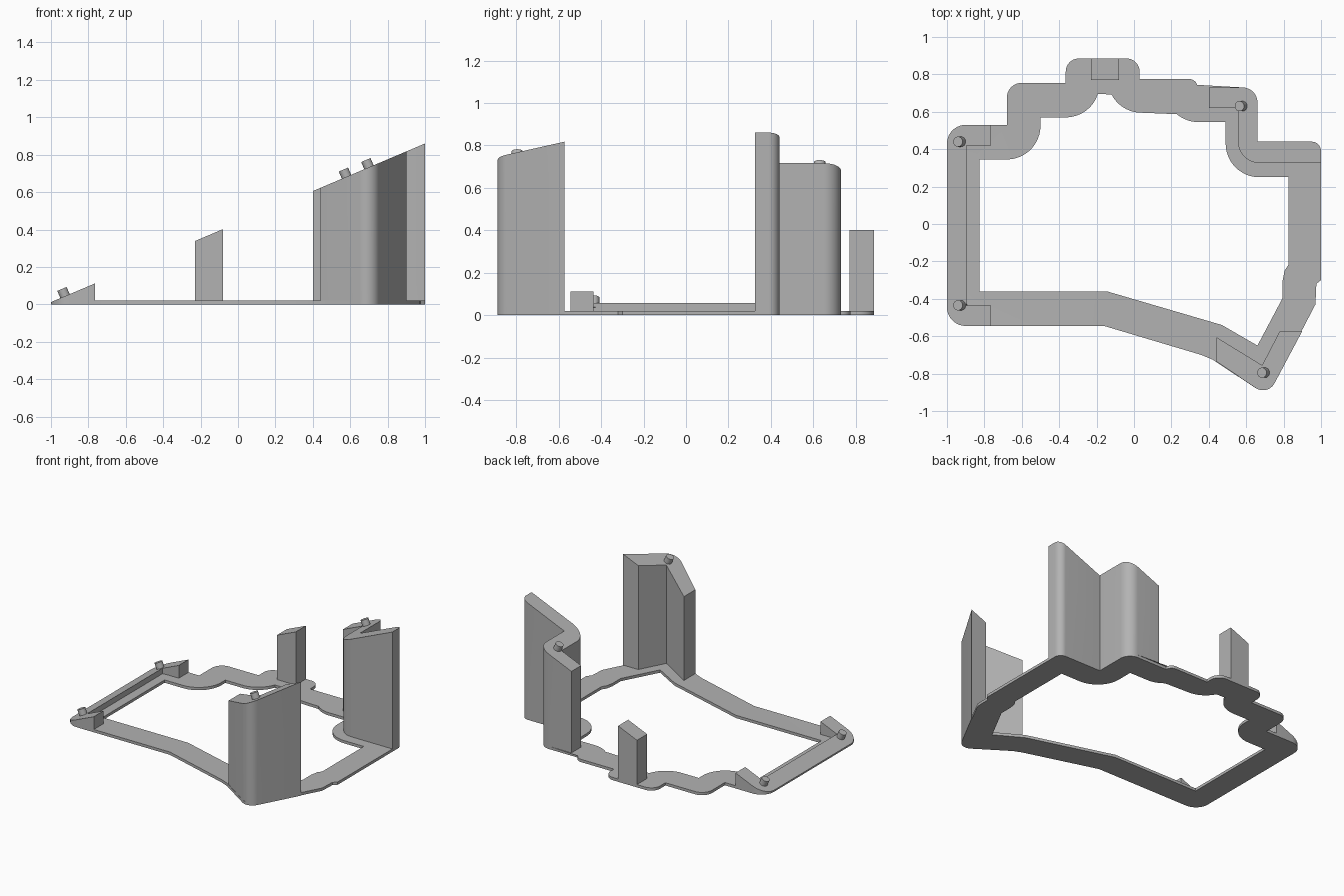
import bpy, bmesh
from math import cos, sin, atan, radians
from mathutils import Vector, Matrix

cube = bpy.data.objects.get("Cube")
if cube:
    bpy.data.objects.remove(cube)

grey = bpy.data.materials.new("plain_grey")
grey.use_nodes = True
COLOR = (0.45, 0.45, 0.45, 1)
grey.diffuse_color = COLOR
grey.node_tree.nodes["Principled BSDF"].inputs["Base Color"].default_value = COLOR

PLATE, SLOPE = 0.02, 0.424


def plane(x):
    """Height of the sloping support surface."""
    return 0.436 + SLOPE * x


def fillet(points):
    """Outline from (x, y, radius) corners; radius is optional."""
    out = []
    n = len(points)
    for i, p in enumerate(points):
        c = Vector(p[:2])
        r = p[2] if len(p) > 2 else 0
        if not r:
            out.append(c)
            continue
        a = (Vector(points[i - 1][:2]) - c).normalized()
        b = (Vector(points[(i + 1) % n][:2]) - c).normalized()
        half = a.angle(b) / 2
        centre = c + (a + b).normalized() * (r / sin(half))
        start = c + a * (r * cos(half) / sin(half)) - centre
        end = c + b * (r * cos(half) / sin(half)) - centre
        sweep = start.angle_signed(end)
        for k in range(11):
            out.append(centre + Matrix.Rotation(-sweep * k / 10, 2) @ start)
    return out


def arc(x, y, r, a0, a1):
    """Points around a centre, angles in degrees."""
    angles = [radians(a0 + (a1 - a0) * k / 12) for k in range(13)]
    return [(x + r * cos(a), y + r * sin(a)) for a in angles]


def solid(name, loops, top):
    """Fill the loops and raise them to the height top(x)."""
    bm = bmesh.new()
    edges = []
    for loop in loops:
        vs = [bm.verts.new((p[0], p[1], 0)) for p in loop]
        edges += [bm.edges.new((vs[i - 1], vs[i])) for i in range(len(vs))]
    bmesh.ops.triangle_fill(bm, use_beauty=True, edges=edges)
    ext = bmesh.ops.extrude_face_region(bm, geom=bm.faces[:])
    for v in ext["geom"]:
        if isinstance(v, bmesh.types.BMVert):
            v.co.z = top(v.co.x)
    bmesh.ops.recalc_face_normals(bm, faces=bm.faces)
    bmesh.ops.dissolve_limit(bm, angle_limit=0.001, verts=[], edges=bm.edges[:])
    me = bpy.data.meshes.new(name)
    bm.to_mesh(me)
    bm.free()
    ob = bpy.data.objects.new(name, me)
    bpy.context.collection.objects.link(ob)
    finish(ob)


def finish(ob):
    ob.data.materials.append(grey)
    bpy.ops.object.select_all(action='DESELECT')
    ob.select_set(True)
    bpy.context.view_layer.objects.active = ob
    bpy.ops.object.shade_smooth_by_angle(angle=radians(30))


# Base frame: stepped outer outline with a lobed opening
outer = fillet([
    (-1, -0.545, 0.1), (-1, 0.53, 0.1), (-0.68, 0.53), (-0.68, 0.755, 0.08),
    (-0.365, 0.755), (-0.365, 0.885, 0.07), (0.03, 0.885, 0.07), (0.03, 0.775),
    (0.34, 0.775, 0.045), (0.34, 0.73), (0.66, 0.73, 0.08), (0.66, 0.44),
    (1, 0.44, 0.05), (1, -0.3), (0.975, -0.32), (0.97, -0.43),
    (0.715, -0.92, 0.07), (0.42, -0.725), (0.36, -0.7), (-0.16, -0.545)])
inner = [(-0.825, -0.36), (-0.825, 0.345)]
inner += arc(-0.68, 0.525, 0.18, -90, 0) + [(-0.5, 0.57)]
inner += arc(-0.365, 0.75, 0.18, -90, -18)
inner += arc(0.04, 0.775, 0.18, 207, 270)
inner += arc(0.345, 0.725, 0.18, 230, 270) + [(0.49, 0.545)]
inner += arc(0.67, 0.43, 0.18, 180, 270)
inner += [(0.825, 0.25), (0.825, -0.22), (0.805, -0.25), (0.795, -0.3),
          (0.795, -0.395), (0.66, -0.65), (0.47, -0.54), (-0.145, -0.36)]
solid("base_frame", [outer, inner], lambda x: min(PLATE, plane(x)))

# Low left rail with a thicker block at each corner
solid("left_rail", [fillet([
    (-1, -0.545, 0.1), (-1, 0.53, 0.1), (-0.765, 0.53), (-0.765, 0.42),
    (-0.895, 0.42), (-0.895, -0.435), (-0.765, -0.435), (-0.765, -0.545)])], plane)

# Back post
solid("back_post", [[(-0.23, 0.77), (-0.08, 0.77), (-0.08, 0.885), (-0.23, 0.885)]], plane)

# Tall stepped wall at the back left corner
wall = fillet([(0.4, 0.62), (0.4, 0.73), (0.66, 0.73, 0.08), (0.66, 0.44),
               (1, 0.44, 0.05), (1, 0.325)])
wall += arc(0.675, 0.445, 0.12, 270, 180) + [(0.555, 0.62)]
solid("back_corner_wall", [wall], plane)

# Tall angled wall at the front corner
solid("front_corner_wall", [fillet([
    (0.44, -0.735), (0.44, -0.605), (0.685, -0.755), (0.78, -0.572),
    (0.9, -0.572), (0.715, -0.92, 0.07)])], plane)

# Locating pegs standing square to the slope
for name, x, y in [("front_right_peg", -0.925, -0.435), ("back_right_peg", -0.925, 0.44),
                   ("front_left_peg", 0.7, -0.795), ("back_left_peg", 0.58, 0.63)]:
    tilt = atan(SLOPE)
    normal = Vector((-sin(tilt), 0, cos(tilt)))
    bpy.ops.mesh.primitive_cylinder_add(
        vertices=32, radius=0.027, depth=0.06, rotation=(0, -tilt, 0),
        location=Vector((x, y, plane(x))) + normal * 0.012)
    bpy.context.object.name = name
    finish(bpy.context.object)
